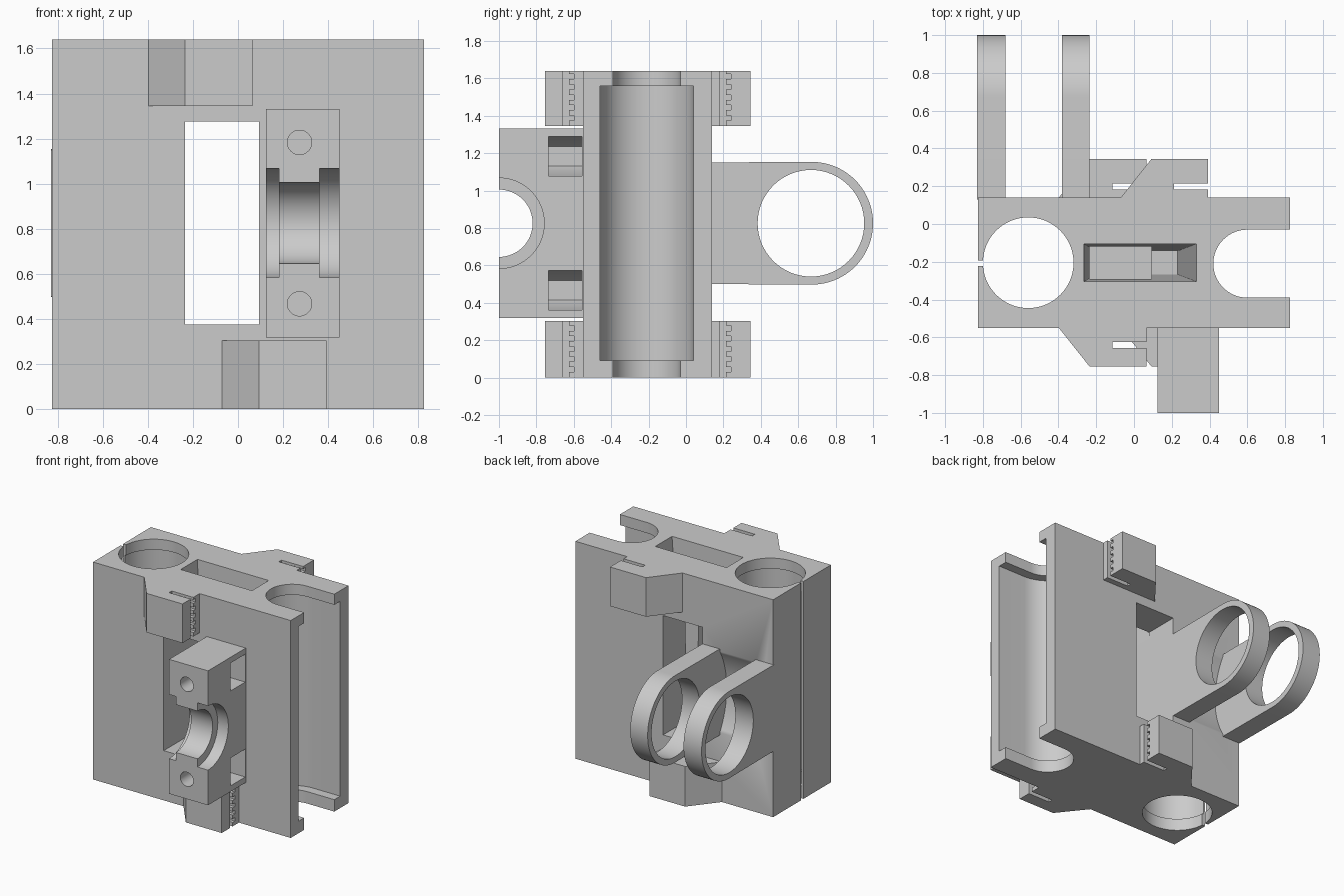
import bpy, bmesh, math
from mathutils import Matrix

if "Cube" in bpy.data.objects:
    bpy.data.objects.remove(bpy.data.objects["Cube"])

grey = bpy.data.materials.new("plain grey")
grey.diffuse_color = (0.6, 0.6, 0.6, 1)
grey.use_nodes = True
grey.node_tree.nodes["Principled BSDF"].inputs["Base Color"].default_value = grey.diffuse_color


def finish(name, bm):
    bmesh.ops.recalc_face_normals(bm, faces=bm.faces)
    me = bpy.data.meshes.new(name)
    bm.to_mesh(me)
    bm.free()
    me.materials.append(grey)
    ob = bpy.data.objects.new(name, me)
    bpy.context.collection.objects.link(ob)
    return ob


def prism(name, pts, lo, hi, axis="z"):
    """Extrude a 2D outline: (x, y) along z, (y, z) along x, (x, z) along y."""
    place = {"z": lambda p, h: (p[0], p[1], h),
             "x": lambda p, h: (h, p[0], p[1]),
             "y": lambda p, h: (p[0], h, p[1])}[axis]
    bm = bmesh.new()
    a = [bm.verts.new(place(p, lo)) for p in pts]
    b = [bm.verts.new(place(p, hi)) for p in pts]
    n = len(pts)
    bm.faces.new(a)
    bm.faces.new(b[::-1])
    for i in range(n):
        bm.faces.new((a[i], a[(i + 1) % n], b[(i + 1) % n], b[i]))
    return finish(name, bm)


def box(name, x, y, z):
    return prism(name, [(x[0], y[0]), (x[1], y[0]), (x[1], y[1]), (x[0], y[1])], *z)


def arc(cx, cy, r, start=0, end=360, n=64):
    full = end - start == 360
    steps = n if full else n + 1
    ang = [math.radians(start + (end - start) * i / n) for i in range(steps)]
    return [(cx + r * math.cos(t), cy + r * math.sin(t)) for t in ang]


def cut(ob, *cutters):
    for c in cutters:
        m = ob.modifiers.new("cut", "BOOLEAN")
        m.operation, m.solver, m.object = "DIFFERENCE", "EXACT", c
        bpy.context.view_layer.update()
        dg = bpy.context.evaluated_depsgraph_get()
        me = bpy.data.meshes.new_from_object(ob.evaluated_get(dg))
        ob.modifiers.clear()
        ob.data = me
        bpy.data.objects.remove(c)


def smooth(ob):
    bpy.ops.object.select_all(action="DESELECT")
    ob.select_set(True)
    bpy.context.view_layer.objects.active = ob
    bpy.ops.object.shade_smooth_by_angle(angle=math.radians(30))


H, MID = 1.64, 0.825      # carriage height, height of the roller and ring axes
FRONT, BACK = -0.55, 0.14


# Carriage body with rod bore, open rod channel and window
def channel(r, lo, hi):
    pts = arc(0.60, -0.21, r, 90, 270, 32) + [(0.9, -0.21 - r), (0.9, -0.21 + r)]
    return prism("channel_cutter", pts, lo, hi)


body = box("carriage_body", (-0.825, 0.825), (FRONT, BACK), (0, H))
cut(body,
    prism("bore_cutter", arc(-0.56, -0.205, 0.24), -0.1, H + 0.1),
    prism("bearing_cutter", arc(-0.56, -0.205, 0.25), 0.09, 1.56),
    box("slit_cutter", (-0.9, -0.7), (-0.222, -0.192), (-0.1, H + 0.1)),
    channel(0.18, -0.1, H + 0.1),
    channel(0.25, 0.09, 1.56),
    box("window_cutter", (-0.235, 0.093), (-0.7, 0.3), (0.375, 1.275)))

# Tapered pocket sunk from the top
bm = bmesh.new()
bmesh.ops.create_cube(bm, size=1)
for v in bm.verts:
    top = v.co.z > 0
    x0, x1, hy = (-0.265, 0.33, 0.10) if top else (-0.20, 0.23, 0.062)
    v.co = (x1 if v.co.x > 0 else x0, -0.205 + (hy if v.co.y > 0 else -hy), H + 0.001 if top else 0.6)
cut(body, finish("pocket_cutter", bm))

# Shallow round relief between the two ring arms
cut(body, prism("relief_cutter", arc(0.665, MID, 0.608, n=128), -0.68, -0.38, "x"))
smooth(body)

# Ring arms at the back
for name, x0, x1 in (("outer_ring_arm", -0.83, -0.68), ("inner_ring_arm", -0.38, -0.235)):
    outline = [(BACK - 0.01, MID - 0.325)] + arc(0.672, MID, 0.328, -90, 90, 48) + [(BACK - 0.01, MID + 0.325)]
    arm = prism(name, outline, x0, x1, "x")
    cut(arm, prism("ring_cutter", arc(0.668, MID, 0.285), x0 - 0.1, x1 + 0.1, "x"))
    smooth(arm)


# Toothed belt clamps, two at the front and two at the back
def belt_clamp(name, x0, wall, side, slot, z0, z1):
    out = wall + side * 0.205
    clamp = prism(name, [(x0, wall), (x0 + 0.163, out), (x0 + 0.463, out), (x0 + 0.463, wall)], z0, z1)
    sx = (x0 + 0.283, x0 + 0.6)
    cut(clamp, box("slot_cutter", sx, (slot, slot + 0.032), (z0 - 0.1, z1 + 0.1)))
    for i in range(5):
        z = z0 + 0.03 + i * 0.055
        cut(clamp, box("tooth_cutter", sx, (slot + 0.02, slot + 0.058), (z, z + 0.027)))


belt_clamp("front_upper_clamp", -0.398, FRONT, -1, -0.657, 1.345, H)
belt_clamp("front_lower_clamp", -0.07, FRONT, -1, -0.657, 0, 0.303)
belt_clamp("back_upper_clamp", -0.07, BACK, 1, 0.183, 1.345, H)
belt_clamp("back_lower_clamp", -0.398, BACK, 1, 0.183, 0, 0.303)

# Front roller cradle with stepped half-round seat, screw holes and nut traps
cradle = box("roller_cradle", (0.125, 0.45), (-1.0, FRONT), (0.318, 1.332))
cut(cradle,
    prism("seat_cutter", arc(-1.0, MID, 0.18), 0, 0.6, "x"),
    prism("left_flange_cutter", arc(-1.0, MID, 0.242), 0, 0.182, "x"),
    prism("right_flange_cutter", arc(-1.0, MID, 0.242), 0.362, 0.6, "x"))
for z in (0.467, 1.183):
    trap = [(0.5, z + 0.105), (0.273, z + 0.105), (0.182, z + 0.0525),
            (0.182, z - 0.0525), (0.273, z - 0.105), (0.5, z - 0.105)]
    cut(cradle,
        prism("screw_cutter", arc(0.273, z, 0.054, n=32), -1.1, -0.65, "y"),
        prism("nut_cutter", trap, -0.735, -0.556, "y"))
smooth(cradle)
